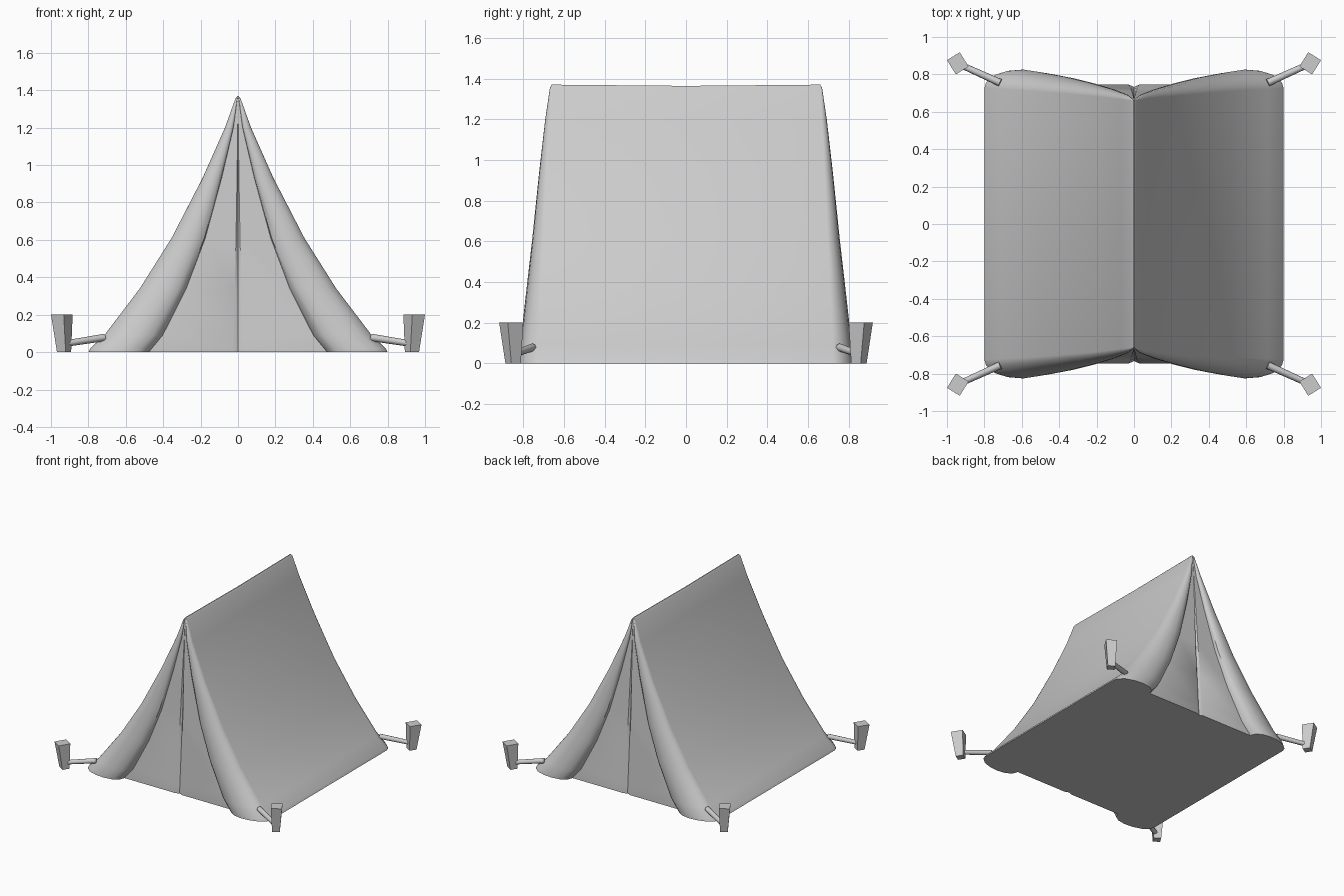
import bpy, bmesh
from math import radians
from mathutils import Vector, Matrix

if "Cube" in bpy.data.objects:
    bpy.data.objects.remove(bpy.data.objects["Cube"])


def make_object(name, bm, smooth=None):
    bmesh.ops.recalc_face_normals(bm, faces=bm.faces)
    mesh = bpy.data.meshes.new(name)
    bm.to_mesh(mesh)
    bm.free()
    ob = bpy.data.objects.new(name, mesh)
    bpy.context.collection.objects.link(ob)
    if smooth:
        bpy.ops.object.select_all(action='DESELECT')
        ob.select_set(True)
        bpy.context.view_layer.objects.active = ob
        bpy.ops.object.shade_smooth_by_angle(angle=radians(smooth))
    return ob


def loft(bm, rings):
    loops = [[bm.verts.new(p) for p in ring] for ring in rings]
    n = len(loops[0])
    for a, b in zip(loops, loops[1:]):
        for i in range(n):
            j = (i + 1) % n
            bm.faces.new((a[i], a[j], b[j], b[i]))
    bm.faces.new(loops[0][::-1])
    bm.faces.new(loops[-1])


# Tent levels: height, outer half width, door half width, door depth, roll bulge
LEVELS = [(0, .80, .49, .745, .080), (.02, .79, .475, .745, .080),
          (.09, .715, .415, .740, .075), (.34, .525, .285, .725, .062),
          (.61, .355, .18, .708, .048), (.93, .19, .09, .690, .033),
          (1.2, .070, .025, .672, .020), (1.355, .014, .004, .663, .006),
          (1.37, .003, .001, .660, 0)]
# Rolled flap section: position across the roll, amount of bulge
ROLL = [(1, -.25), (.97, .15), (.82, .65), (.6, .92), (.36, 1), (.14, .86), (0, .5)]


def tent_ring(z, outer, door, depth, bulge):
    quarter = [(door + (outer - door) * u, -(depth + bulge * v)) for u, v in ROLL]
    quarter += [(door * .97, -depth), (door * .06, -depth),
                (0, -depth + .012 * min(1, door * 8))]
    front = quarter + [(-x, y) for x, y in quarter[-2::-1]]
    back = [(-x, -y) for x, y in front]
    sag = .006 if z > 1.3 else 0
    pts = [(outer, 0, z - sag)] + [(x, y, z) for x, y in front]
    return pts + [(-outer, 0, z - sag)] + [(x, y, z) for x, y in back]


# Canvas body with rolled door flaps at both ends
bm = bmesh.new()
loft(bm, [tent_ring(*level) for level in LEVELS])
make_object("tent_canvas", bm, 40)


def peg_ring(center, w, d):
    rot = Matrix.Rotation(radians(-32), 3, 'Z')
    return [Vector(center) + rot @ Vector((sx * w / 2, sy * d / 2, 0))
            for sx, sy in ((-1, -1), (1, -1), (1, 1), (-1, 1))]


for sx, xname in ((-1, "left"), (1, "right")):
    for sy, yname in ((-1, "front"), (1, "back")):
        flip = Matrix.Diagonal((sx, sy, 1, 1))

        # Tapered ground peg
        bm = bmesh.new()
        loft(bm, [peg_ring((.930, .850, 0), .055, .055),
                  peg_ring((.942, .859, .2), .08, .09)])
        bm.transform(flip)
        make_object(f"{yname}_{xname}_peg", bm)

        # Guy rope from canvas corner to peg
        a, b = Vector((.715, .755, .078)), Vector((.925, .85, .045))
        bm = bmesh.new()
        bmesh.ops.create_cone(bm, cap_ends=True, segments=8, radius1=.02,
                              radius2=.017, depth=(b - a).length)
        turn = (b - a).to_track_quat('Z', 'Y').to_matrix().to_4x4()
        bm.transform(flip @ Matrix.Translation((a + b) / 2) @ turn)
        make_object(f"{yname}_{xname}_rope", bm, 50)
